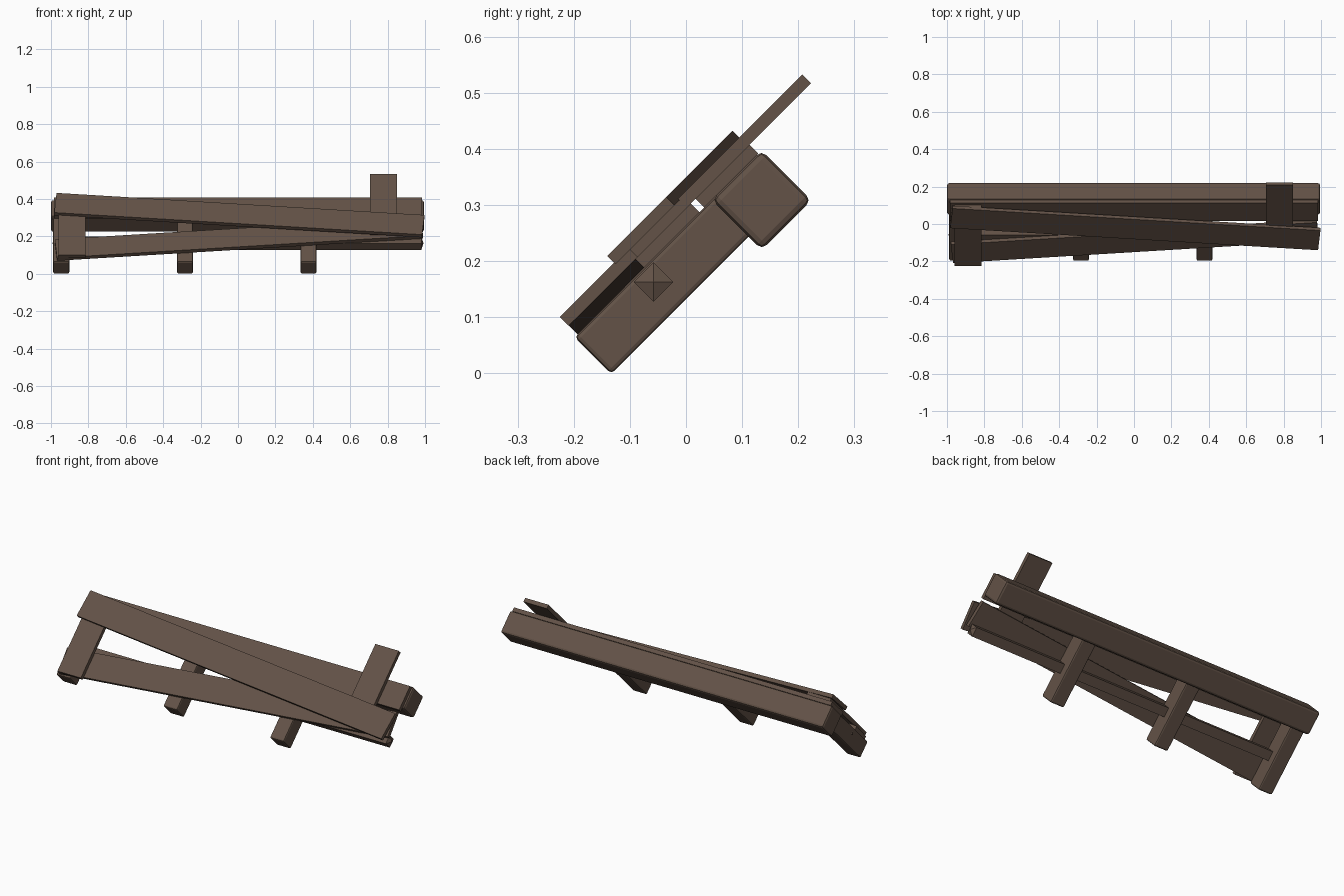
import bpy, bmesh, math
from mathutils import Matrix

if "Cube" in bpy.data.objects:
    bpy.data.objects.remove(bpy.data.objects["Cube"])

# One brown wood colour for the whole fence
wood = bpy.data.materials.new("brown wood")
wood.diffuse_color = (0.125, 0.085, 0.063, 1)
wood.use_nodes = True
wood.node_tree.nodes["Principled BSDF"].inputs["Base Color"].default_value = wood.diffuse_color

# The fence leans back 45 degrees: local x = length, v = up the fence, w = out of its face
LEAN = Matrix.Rotation(math.radians(-45), 4, 'X')


def finish(name, bm, bevel):
    if bevel:
        bmesh.ops.bevel(bm, geom=bm.edges[:], offset=bevel, segments=2,
                        profile=0.5, affect='EDGES')
    bmesh.ops.recalc_face_normals(bm, faces=bm.faces[:])
    me = bpy.data.meshes.new(name)
    bm.to_mesh(me)
    bm.free()
    me.materials.append(wood)
    ob = bpy.data.objects.new(name, me)
    bpy.context.collection.objects.link(ob)
    return ob


def board(name, x, v, w, tilt=0.0, bevel=0.0):
    """Box given by (min, max) along x, v and w, tilted in the plane of the fence."""
    mid = lambda r: (r[0] + r[1]) / 2
    size = lambda r: r[1] - r[0]
    m = (LEAN @ Matrix.Translation((mid(x), -mid(w), mid(v)))
         @ Matrix.Rotation(math.radians(tilt), 4, 'Y')
         @ Matrix.Diagonal((size(x), size(w), size(v), 1)))
    bm = bmesh.new()
    bmesh.ops.create_cube(bm, size=1, matrix=m)
    return finish(name, bm, bevel)


# Thick beam and the three posts that meet it
board("main_beam", (-1, 0.995), (0.251, 0.376), (0.06, 0.186), bevel=0.012)
for i, x in enumerate((-0.945, -0.283, 0.377)):
    board(f"post_{i + 1}", (x - 0.043, x + 0.043), (-0.095, 0.27), (0.093, 0.186), bevel=0.008)

# Thin rail with shallow pointed ends
bm = bmesh.new()
m = LEAN @ Matrix.Translation((0, -0.156, 0.074)) @ Matrix.Diagonal((1.96, 0.05, 0.05, 1))
bmesh.ops.create_cube(bm, size=1, matrix=m)
ends = [f for f in bm.faces if abs(f.normal.x) > 0.9]
for f in ends:
    s = math.copysign(0.012, f.normal.x)
    tip = bmesh.ops.poke(bm, faces=[f])["verts"][0]
    tip.co.x += s
finish("thin_rail", bm, 0)

# Long planks: one straight along the beam, two fallen askew
board("straight_plank", (-0.985, 0.985), (0.232, 0.368), (0.186, 0.208))
board("lower_plank", (-0.977, 0.987), (-0.073, 0.066 + 0.143), (0.186, 0.208)).hide_render = True
bpy.data.objects.remove(bpy.data.objects["lower_plank"])
board("lower_plank", (-0.977, 0.987), (-0.004, 0.136), (0.186, 0.208), tilt=-4.9)
board("upper_plank", (-0.98, 0.994), (0.132, 0.281), (0.226, 0.247), tilt=4.85)

# Short cross boards
board("left_cross_board", (-0.96, -0.815), (-0.088, 0.35), (0.208, 0.23))
board("right_cross_board", (0.705, 0.85), (0.085, 0.523), (0.208, 0.23))
